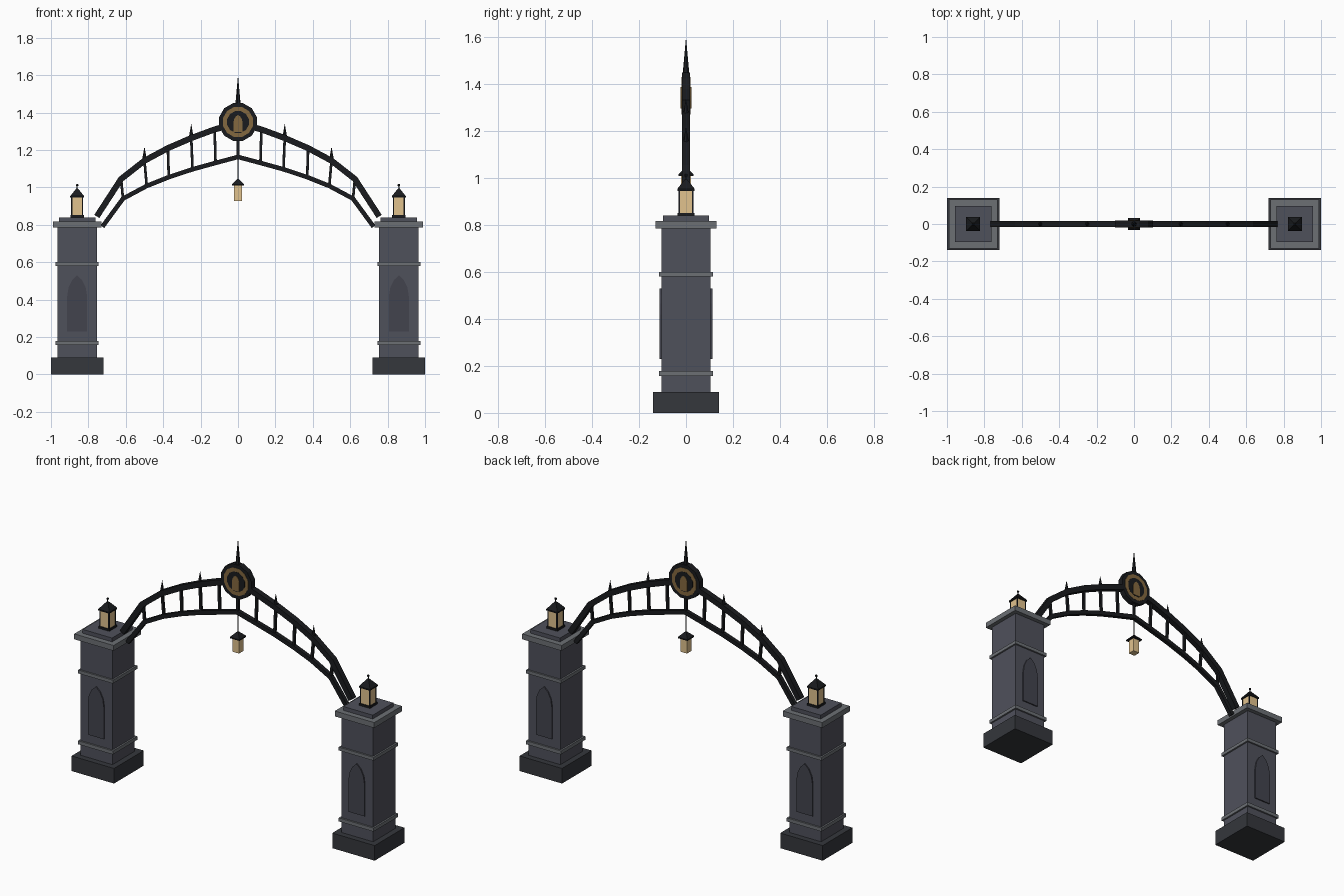
import bpy, bmesh, math
from mathutils import Vector

if "Cube" in bpy.data.objects:
    bpy.data.objects.remove(bpy.data.objects["Cube"])

def mat(name, r, g, b):
    m = bpy.data.materials.new(name)
    m.diffuse_color = (r, g, b, 1)
    m.use_nodes = True
    m.node_tree.nodes["Principled BSDF"].inputs["Base Color"].default_value = m.diffuse_color
    return m

STONE = mat("stone", 0.078, 0.082, 0.105)
TRIM = mat("trim_stone", 0.15, 0.16, 0.175)
BASE = mat("base_stone", 0.035, 0.038, 0.045)
PANEL = mat("panel_stone", 0.055, 0.057, 0.075)
IRON = mat("iron", 0.01, 0.011, 0.013)
GLASS = mat("lamp_glass", 0.75, 0.54, 0.27)
BRASS = mat("brass", 0.23, 0.14, 0.05)

def finish(bm, name, m):
    bmesh.ops.recalc_face_normals(bm, faces=bm.faces)
    me = bpy.data.meshes.new(name)
    bm.to_mesh(me)
    bm.free()
    me.materials.append(m)
    ob = bpy.data.objects.new(name, me)
    bpy.context.collection.objects.link(ob)
    return ob

def box(name, m, x, hx, hy, z0, z1, y=0):
    bm = bmesh.new()
    bmesh.ops.create_cube(bm, size=1)
    for v in bm.verts:
        v.co = (x + v.co.x * 2 * hx, y + v.co.y * 2 * hy, (z0 + z1) / 2 + v.co.z * (z1 - z0))
    return finish(bm, name, m)

def cone(name, m, x, z0, z1, r1, r2=0.0, sides=4, turn=math.pi / 4):
    bm = bmesh.new()
    bmesh.ops.create_cone(bm, cap_ends=True, segments=sides, radius1=r1, radius2=r2, depth=z1 - z0)
    c, s = math.cos(turn), math.sin(turn)
    for v in bm.verts:
        a, b, z = v.co
        v.co = (x + a * c - b * s, a * s + b * c, z + (z0 + z1) / 2)
    bmesh.ops.remove_doubles(bm, verts=bm.verts, dist=1e-6)
    return finish(bm, name, m)

def plate(name, m, pts, hy):
    """Extrude an x-z outline through y = -hy..hy."""
    bm = bmesh.new()
    f = bm.faces.new([bm.verts.new((x, -hy, z)) for x, z in pts])
    ext = bmesh.ops.extrude_face_region(bm, geom=[f])
    for g in ext["geom"]:
        if isinstance(g, bmesh.types.BMVert):
            g.co.y = hy
    return finish(bm, name, m)

def gothic(x, w, z0, spring, top):
    h = top - spring
    side = [(w, z0), (w, spring), (0.86 * w, spring + 0.42 * h), (0.5 * w, spring + 0.77 * h)]
    return ([(x + a, z) for a, z in side] + [(x, top)] +
            [(x - a, z) for a, z in reversed(side)])

def polygon(r, z, n=12):
    return [(r * math.cos((i + 0.5) * math.tau / n), z + r * math.sin((i + 0.5) * math.tau / n))
            for i in range(n)]

def rail(name, m, pts, half, hy):
    """Square bar with mitred joints along an x-z path."""
    p = [Vector(q) for q in pts]
    offs = []
    for i in range(len(p)):
        ns = []
        for a, b in ((i - 1, i), (i, i + 1)):
            if a >= 0 and b < len(p):
                d = (p[b] - p[a]).normalized()
                ns.append(Vector((-d.y, d.x)))
        offs.append(ns[0] if len(ns) == 1 else (ns[0] + ns[1]) / (1 + ns[0].dot(ns[1])))
    bm = bmesh.new()
    rings = []
    for q, o in zip(p, offs):
        u, l = q + o * half, q - o * half
        rings.append([bm.verts.new(c) for c in
                      ((u.x, -hy, u.y), (u.x, hy, u.y), (l.x, hy, l.y), (l.x, -hy, l.y))])
    for r, s in zip(rings, rings[1:]):
        for k in range(4):
            bm.faces.new((r[k], r[(k + 1) % 4], s[(k + 1) % 4], s[k]))
    bm.faces.new(rings[0])
    bm.faces.new(rings[-1])
    return finish(bm, name, m)

def ball(name, m, x, z, r):
    bm = bmesh.new()
    bmesh.ops.create_icosphere(bm, subdivisions=1, radius=r)
    bmesh.ops.translate(bm, verts=bm.verts, vec=(x, 0, z))
    return finish(bm, name, m)

R2 = math.sqrt(2)
for side, x in (("left", -0.86), ("right", 0.86)):
    # stone pillar
    box(f"{side}_pillar_base", BASE, x, 0.14, 0.14, 0, 0.09)
    box(f"{side}_pillar_shaft", STONE, x, 0.105, 0.105, 0.09, 0.785)
    box(f"{side}_lower_band", TRIM, x, 0.115, 0.115, 0.157, 0.178)
    box(f"{side}_upper_band", TRIM, x, 0.115, 0.115, 0.58, 0.6)
    box(f"{side}_pillar_cap", TRIM, x, 0.13, 0.13, 0.785, 0.817)
    box(f"{side}_cap_slab", STONE, x, 0.097, 0.097, 0.817, 0.84)
    plate(f"{side}_pointed_panel", PANEL, gothic(x, 0.053, 0.23, 0.42, 0.53), 0.112)
    # pillar lantern
    box(f"{side}_lantern_foot", IRON, x, 0.036, 0.036, 0.84, 0.852)
    box(f"{side}_lantern_glass", GLASS, x, 0.03, 0.03, 0.852, 0.948)
    for sx in (-1, 1):
        for sy in (-1, 1):
            box(f"{side}_lantern_post", IRON, x + sx * 0.029, 0.003, 0.003, 0.85, 0.95, sy * 0.029)
    box(f"{side}_lantern_eave", IRON, x, 0.037, 0.037, 0.946, 0.954)
    cone(f"{side}_lantern_roof", IRON, x, 0.954, 0.995, 0.037 * R2, 0.006)
    cone(f"{side}_lantern_stem", IRON, x, 0.99, 1.01, 0.003, 0.003, 6)
    ball(f"{side}_lantern_finial", IRON, x, 1.012, 0.008)

# arch rails
upper = [(-0.755, 0.845), (-0.625, 1.045), (-0.5, 1.143), (-0.375, 1.21),
         (-0.25, 1.264), (-0.125, 1.31), (0, 1.345)]
lower = [(-0.725, 0.79), (-0.615, 0.94), (-0.488, 1.008), (-0.37, 1.055),
         (-0.243, 1.097), (-0.12, 1.131), (0, 1.163)]
mirror = lambda pts: pts + [(-x, z) for x, z in reversed(pts[:-1])]
up, low = mirror(upper), mirror(lower)
rail("upper_arch_rail", IRON, up, 0.016, 0.017)
rail("lower_arch_rail", IRON, low, 0.012, 0.012)

# struts between the rails
for a, b in zip(up[1:-1], low[1:-1]):
    rail("arch_strut", IRON, [a, b], 0.007, 0.007)

# spikes on the arch
for x, z in ((0.5, 1.143), (0.25, 1.264)):
    for s in (-1, 1):
        cone("arch_spike", IRON, s * x, z, z + 0.076, 0.014, 0, 6)
cone("centre_spire", IRON, 0, 1.42, 1.6, 0.017, 0, 6)

# medallion
plate("medallion_disc", IRON, polygon(0.104, 1.35), 0.0175)
plate("medallion_ring", BRASS, polygon(0.083, 1.35), 0.0188)
plate("medallion_centre", IRON, polygon(0.06, 1.35), 0.0198)
plate("medallion_arch_emblem", BRASS, gothic(0, 0.024, 1.297, 1.35, 1.388), 0.0225)

# hanging lantern
cone("hanging_rod", IRON, 0, 1.035, 1.16, 0.004, 0.004, 6)
box("hanging_lantern_eave", IRON, 0, 0.032, 0.032, 1.01, 1.017)
cone("hanging_lantern_roof", IRON, 0, 1.017, 1.045, 0.032 * R2, 0.006)
box("hanging_lantern_glass", GLASS, 0, 0.021, 0.021, 0.928, 1.01)
